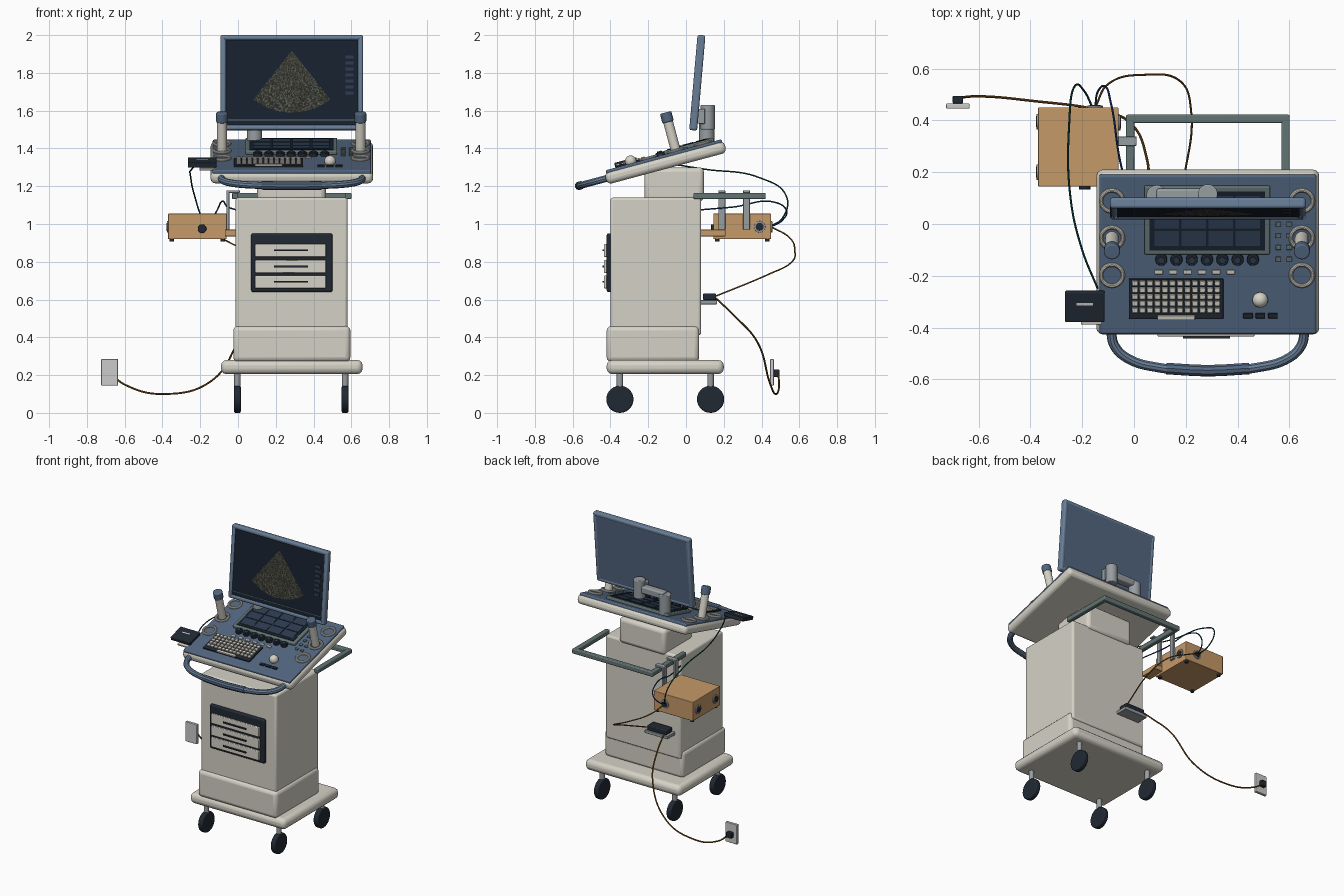
import bpy, bmesh, math, random
from math import sin, cos, tan, radians
from mathutils import Matrix, Vector

if "Cube" in bpy.data.objects:
    bpy.data.objects.remove(bpy.data.objects["Cube"])

random.seed(4)
CX = 0.285          # centre line of the cart
TILT = radians(15)  # console slope


def mat(name, r, g, b):
    m = bpy.data.materials.new(name)
    m.diffuse_color = [(c / 255) ** 2.2 for c in (r, g, b)] + [1]
    m.use_nodes = True
    m.node_tree.nodes["Principled BSDF"].inputs["Base Color"].default_value = m.diffuse_color
    return m


BEIGE = mat("beige", 212, 209, 197)
BLUE = mat("slate_blue", 84, 103, 128)
RIM = mat("rim_blue", 104, 125, 150)
DARK = mat("dark", 38, 45, 54)
SCREEN = mat("screen", 30, 38, 50)
TILE = mat("tile", 48, 62, 80)
METAL = mat("metal", 150, 156, 160)
RAIL = mat("rail_green", 98, 116, 114)
TAN = mat("tan_case", 196, 152, 104)
BROWN = mat("brown_cable", 120, 82, 36)
GREEN = mat("green_cable", 22, 72, 66)
CBLUE = mat("blue_cable", 36, 62, 120)
WHITE = mat("plate_white", 215, 216, 218)
FAN = [mat("scan_%d" % i, v, v, v - 6) for i, v in enumerate((46, 64, 90))]


def obj_from(bm, name, mats, M=Matrix()):
    me = bpy.data.meshes.new(name)
    bm.to_mesh(me)
    bm.free()
    ob = bpy.data.objects.new(name, me)
    bpy.context.collection.objects.link(ob)
    for m in mats if isinstance(mats, list) else [mats]:
        me.materials.append(m)
    ob.matrix_world = M
    return ob


def boxes(name, items, m, bevel=0, M=Matrix(), seg=3):
    """One object made of boxes given as (centre, size)."""
    bm = bmesh.new()
    for c, s in items:
        bmesh.ops.create_cube(bm, size=1, matrix=Matrix.Translation(c) @ Matrix.Diagonal((*s, 1)))
    ob = obj_from(bm, name, m, M)
    if bevel:
        b = ob.modifiers.new("bevel", 'BEVEL')
        b.width, b.segments = bevel, seg
    return ob


def box(name, x, y, z, m, bevel=0):
    return boxes(name, [([(a + b) / 2 for a, b in (x, y, z)], [b - a for a, b in (x, y, z)])], m, bevel)


def cyl(name, p, q, r, m, bevel=0, seg=28):
    p, q = Vector(p), Vector(q)
    d = q - p
    bm = bmesh.new()
    bmesh.ops.create_cone(bm, cap_ends=True, segments=seg, radius1=r, radius2=r, depth=d.length)
    M = Matrix.Translation((p + q) / 2) @ d.to_track_quat('Z', 'Y').to_matrix().to_4x4()
    ob = obj_from(bm, name, m, M)
    if bevel:
        b = ob.modifiers.new("bevel", 'BEVEL')
        b.width, b.segments, b.limit_method = bevel, 3, 'ANGLE'
    return ob


def tube(name, pts, r, m, smooth=True, closed=False, M=Matrix()):
    cu = bpy.data.curves.new(name, 'CURVE')
    cu.dimensions, cu.bevel_depth, cu.bevel_resolution, cu.use_fill_caps = '3D', r, 3, True
    sp = cu.splines.new('BEZIER')
    sp.bezier_points.add(len(pts) - 1)
    for b, p in zip(sp.bezier_points, pts):
        b.co = p
        b.handle_left_type = b.handle_right_type = 'AUTO' if smooth else 'VECTOR'
    sp.use_cyclic_u = closed
    cu.materials.append(m)
    ob = bpy.data.objects.new(name, cu)
    bpy.context.collection.objects.link(ob)
    ob.matrix_world = M


def deck(x, y, h=0):
    """Frame on the sloped console surface above plan position x, y."""
    z = 1.367 + (y + 0.119) * tan(TILT)
    return Matrix.Translation((x, y, z)) @ Matrix.Rotation(TILT, 4, 'X') @ Matrix.Translation((0, 0, h))


# Cart base, casters and body
box("base_plate", (-0.09, 0.66), (-0.42, 0.20), (0.205, 0.28), BEIGE, 0.03)
for x in (-0.003, 0.567):
    for y in (-0.35, 0.13):
        cyl("caster_wheel", (x - 0.018, y, 0.072), (x + 0.018, y, 0.072), 0.072, DARK, 0.008)
        cyl("caster_stem", (x, y, 0.07), (x, y, 0.22), 0.017, METAL)
box("lower_body", (-0.025, 0.595), (-0.42, 0.07), (0.27, 0.46), BEIGE, 0.025)
box("body", (-0.013, 0.58), (-0.40, 0.08), (0.41, 1.14), BEIGE, 0.014)
box("neck", (0.10, 0.465), (-0.22, 0.095), (1.12, 1.30), BEIGE, 0.025)

# Drawer unit
box("drawer_frame", (0.07, 0.50), (-0.42, -0.39), (0.64, 0.95), DARK, 0.01)
for z in (0.86, 0.775, 0.693):
    box("drawer_front", (0.09, 0.465), (-0.434, -0.41), (z - 0.034, z + 0.034), BEIGE, 0.005)
    box("drawer_handle", (0.19, 0.37), (-0.442, -0.43), (z - 0.004, z + 0.005), DARK)

# Sloped console
T = Matrix.Translation((CX, -0.108, 1.325)) @ Matrix.Rotation(TILT, 4, 'X')
boxes("console_tray", [((0, 0, 0), (0.86, 0.655, 0.065))], BEIGE, 0.025, T)
boxes("console_top", [((0, 0, 0.028), (0.838, 0.635, 0.03))], BLUE, 0.008, T)
side = [(-0.375, -0.31), (-0.36, -0.375), (-0.31, -0.425), (-0.19, -0.462)]
path = side + [(0, -0.474)] + [(-x, y) for x, y in reversed(side)]
tube("front_handle", [(x, y, 0) for x, y in path], 0.019, RIM, M=T)
grip = [(-0.16, -0.466), (0, -0.474), (0.16, -0.466)]
tube("handle_grip", [(x, y, 0) for x, y in grip], 0.023, BLUE, M=T)

# Touch panel with tiles
P = deck(0.2825, 0.0175)
boxes("touch_frame", [((0, 0, 0.008), (0.485, 0.272, 0.022))], RAIL, 0.006, P)
boxes("touch_glass", [((0, 0, 0.017), (0.445, 0.235, 0.01))], SCREEN, 0, P)
boxes("touch_tiles", [((-0.156 + 0.104 * i, -0.07 + 0.07 * j, 0.0225), (0.094, 0.06, 0.004))
                      for i in range(4) for j in range(3)], TILE, 0, P)

# Knobs, buttons, keyboard and trackball
for i in range(7):
    M = deck(0.105 + 0.059 * i, -0.135)
    cyl("knob", M @ Vector((0, 0, -0.002)), M @ Vector((0, 0, 0.018)), 0.023, DARK, 0.003)
    cyl("knob_cap", M @ Vector((0, 0, 0.016)), M @ Vector((0, 0, 0.024)), 0.013, TILE, 0.002)
boxes("function_buttons", [((0.0557 * i, 0, 0.002), (0.032, 0.016, 0.01)) for i in range(6)],
      BEIGE, 0.002, deck(0.095, -0.185))
K = deck(0.1625, -0.288)
boxes("keyboard_base", [((0, 0, 0.003), (0.365, 0.16, 0.012))], DARK, 0.003, K)
boxes("keys", [((-0.159 + 0.0289 * i, -0.043 + 0.027 * j, 0.012), (0.023, 0.021, 0.01))
               for i in range(12) for j in range(5)], BEIGE, 0.002, K, 1)
boxes("space_bar", [((0, -0.073, 0.012), (0.145, 0.018, 0.01))], BEIGE, 0.002, K)
bm = bmesh.new()
bmesh.ops.create_uvsphere(bm, u_segments=28, v_segments=16, radius=0.03)
obj_from(bm, "trackball", BEIGE, deck(0.487, -0.29, 0.012))
boxes("trackball_buttons", [((0.048 * i, 0, 0.003), (0.037, 0.019, 0.012)) for i in (-1, 0, 1)],
      DARK, 0.002, deck(0.488, -0.353))
boxes("side_buttons", [((0.042 * i, 0.0465 * j, 0.002), (0.022, 0.018, 0.01)) for i in (0, 1) for j in range(4)],
      RAIL, 0.003, deck(0.557, -0.135))

# Probe holders and probes on both sides
for x in (-0.085, 0.648):
    for y in (0.09, -0.053, -0.197):
        tube("probe_holder_ring", [(0.042 * cos(a * math.pi / 4), 0.042 * sin(a * math.pi / 4), 0.004)
                                   for a in range(8)], 0.008, BEIGE, True, True, deck(x, y))
    M = deck(x, -0.053)
    cyl("probe_body", M @ Vector((0, 0, 0)), M @ Vector((0, 0, 0.17)), 0.026, BEIGE, 0.004)
    cyl("probe_head", M @ Vector((0, 0, 0.16)), M @ Vector((0, 0, 0.213)), 0.031, BLUE, 0.006)

# Monitor with scan image
S = Matrix.Translation((CX, 0.06, 1.748)) @ Matrix.Rotation(radians(-5), 4, 'X')
boxes("monitor_back", [((0, 0.004, 0), (0.75, 0.03, 0.50))], BLUE, 0.01, S)
boxes("monitor_rim", [((s * 0.363, 0, 0), (0.029, 0.042, 0.505)) for s in (-1, 1)] +
      [((0, 0, s * 0.239), (0.755, 0.042, 0.028)) for s in (-1, 1)], RIM, 0.011, S)
boxes("monitor_screen", [((0, -0.012, 0), (0.70, 0.006, 0.455))], SCREEN, 0, S)
boxes("screen_line", [((0, -0.016, -0.2), (0.69, 0.003, 0.004))], RAIL, 0, S)
boxes("screen_menu", [((0.305, -0.016, 0.135 - 0.032 * i), (0.042, 0.003, 0.016)) for i in range(7)], TILE, 0, S)
bm = bmesh.new()
NR, NA = 46, 60
grid = [[bm.verts.new((r * sin(a), -0.0165, 0.17 - r * cos(a)))
         for a in [radians(-38 + 76 * j / NA) for j in range(NA + 1)]]
        for r in [0.006 + 0.324 * i / NR for i in range(NR + 1)]]
for i in range(NR):
    for j in range(NA):
        f = bm.faces.new((grid[i][j], grid[i + 1][j], grid[i + 1][j + 1], grid[i][j + 1]))
        f.material_index = random.choice((0, 0, 1, 1, 2))
obj_from(bm, "scan_image", FAN, S)

# Monitor arm
cyl("arm_post", (0.088, 0.11, 1.38), (0.088, 0.11, 1.575), 0.04, METAL, 0.005)
boxes("arm_bar", [((0.187, 0.11, 1.565), (0.20, 0.055, 0.05))], METAL, 0.01)
cyl("arm_joint", (CX, 0.115, 1.50), (CX, 0.115, 1.63), 0.038, METAL, 0.005)
box("monitor_mount", (CX - 0.04, CX + 0.04), (0.065, 0.10), (1.53, 1.61), METAL, 0.005)

# Rear rail
for x in (-0.015, 0.585):
    box("rail_side", (x - 0.016, x + 0.016), (0.04, 0.42), (1.132, 1.165), RAIL, 0.006)
box("rail_rear", (-0.031, 0.601), (0.39, 0.422), (1.132, 1.165), RAIL, 0.006)

# Side case hung from the rail
box("case", (-0.37, -0.06), (0.145, 0.45), (0.92, 1.055), TAN, 0.004)
box("case_bracket", (-0.07, -0.005), (0.075, 0.21), (0.935, 0.97), TAN, 0.003)
for y in (0.19, 0.32):
    box("hanger_strap", (-0.062, -0.046), (y - 0.018, y + 0.018), (0.97, 1.178), METAL, 0.003)
    box("hanger_hook", (-0.062, 0.01), (y - 0.018, y + 0.018), (1.165, 1.178), METAL, 0.003)
for x in (-0.35, -0.08):
    for y in (0.165, 0.43):
        cyl("case_foot", (x, y, 0.908), (x, y, 0.925), 0.012, DARK)
cyl("case_dial", (-0.19, 0.133, 0.975), (-0.19, 0.15, 0.975), 0.023, DARK, 0.003)
PORTS = [((-0.37, 0.395, 0.985), (-1, 0, 0)), ((-0.37, 0.20, 0.985), (-1, 0, 0)),
         ((-0.06, 0.39, 0.985), (1, 0, 0)), ((-0.15, 0.45, 0.985), (0, 1, 0))]
for p, n in PORTS:
    p, n = Vector(p), Vector(n)
    cyl("port_ring", p - n * 0.005, p + n * 0.007, 0.03, METAL, 0.002)
    cyl("port_socket", p, p + n * 0.009, 0.021, DARK)

# Handheld unit on its side shelf
H = deck(-0.19, -0.315)
boxes("handset", [((0, 0, 0.012), (0.152, 0.122, 0.026))], DARK, 0.005, H)
boxes("handset_display", [((0, 0.012, 0.0255), (0.062, 0.01, 0.002))], WHITE, 0, H)
boxes("handset_shelf", [((0.045, -0.03, -0.007), (0.12, 0.095, 0.012))], BEIGE, 0.003, H)

# Power adaptor, wall socket and plug
box("adaptor_shelf", (0.03, 0.21), (0.07, 0.165), (0.575, 0.597), METAL, 0.003)
box("adaptor", (0.045, 0.195), (0.09, 0.16), (0.597, 0.632), DARK, 0.006)
box("wall_plate", (-0.725, -0.635), (0.445, 0.465), (0.145, 0.285), WHITE, 0.004)
box("wall_plug", (-0.70, -0.66), (0.465, 0.495), (0.19, 0.23), DARK, 0.005)

# Cables
tube("handset_cable", [(-0.14, -0.25, 1.335), (-0.2, -0.1, 1.32), (-0.245, 0.1, 1.29), (-0.25, 0.39, 1.245),
                       (-0.23, 0.53, 1.15), (-0.19, 0.51, 1.03), (-0.16, 0.45, 0.99)], 0.004, GREEN)
tube("data_cable", [(-0.01, 0.075, 1.075), (-0.055, 0.25, 1.09), (-0.09, 0.47, 1.115),
                    (-0.112, 0.532, 1.07), (-0.14, 0.51, 1.02), (-0.15, 0.45, 0.985)], 0.004, CBLUE)
tube("case_power_cable", [(-0.15, 0.45, 0.985), (-0.1, 0.54, 0.935), (0.04, 0.576, 0.86),
                          (0.18, 0.55, 0.79), (0.22, 0.44, 0.735), (0.19, 0.15, 0.615)], 0.004, BROWN)
tube("mains_cable", [(0.06, 0.155, 0.61), (0.05, 0.25, 0.52), (0.0, 0.375, 0.38), (-0.14, 0.44, 0.17),
                     (-0.39, 0.475, 0.1), (-0.6, 0.493, 0.15), (-0.675, 0.488, 0.21)], 0.005, BROWN)

# Turn curves to mesh and shade smooth
bpy.ops.object.select_all(action='DESELECT')
curves = [o for o in bpy.context.scene.objects if o.type == 'CURVE']
for o in curves:
    o.select_set(True)
bpy.context.view_layer.objects.active = curves[0]
bpy.ops.object.convert(target='MESH')
bpy.ops.object.select_all(action='SELECT')
bpy.ops.object.shade_smooth_by_angle(angle=radians(35))
